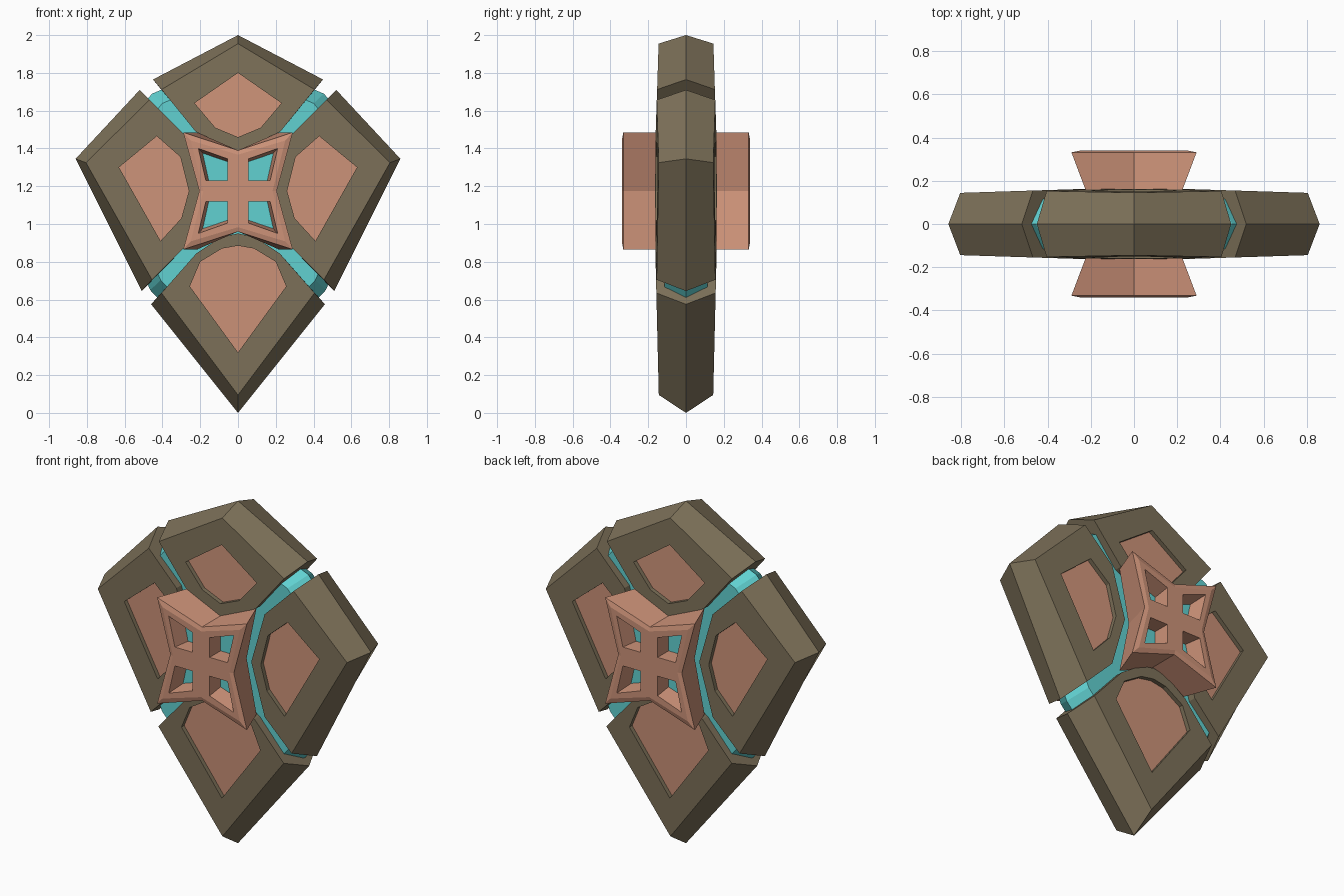
import bpy, bmesh

if "Cube" in bpy.data.objects:
    bpy.data.objects.remove(bpy.data.objects["Cube"])

ZC = 1.175  # height of the emblem's centre


def material(name, rgb):
    m = bpy.data.materials.new(name)
    m.diffuse_color = (*rgb, 1)
    m.use_nodes = True
    m.node_tree.nodes["Principled BSDF"].inputs["Base Color"].default_value = m.diffuse_color
    return m


STONE = material("olive_stone", (0.205, 0.165, 0.100))
COPPER = material("copper", (0.61, 0.29, 0.19))
TEAL = material("glowing_teal", (0.12, 0.64, 0.64))


def finish(name, bm, mats):
    bmesh.ops.remove_doubles(bm, verts=bm.verts, dist=0.0005)
    bmesh.ops.recalc_face_normals(bm, faces=bm.faces)
    me = bpy.data.meshes.new(name)
    bm.to_mesh(me)
    bm.free()
    for m in mats:
        me.materials.append(m)
    ob = bpy.data.objects.new(name, me)
    bpy.context.collection.objects.link(ob)
    return ob


def face(bm, pts, mat=0):
    f = bm.faces.new([bm.verts.new(p) for p in pts])
    f.material_index = mat


def bridge(bm, a, b, mat=0):
    for i in range(len(a)):
        j = (i + 1) % len(a)
        face(bm, (a[i], a[j], b[j], b[i]), mat)


def symmetric(half):
    """Close a half outline that starts and ends on x = 0."""
    return half + [(-x, z) for x, z in half[-2:0:-1]]


def plate(name, edge, front, panel, slope, sideways=False, sign=1):
    """Slab with bevelled outer sides and a recessed panel on both faces."""
    bm = bmesh.new()

    def depth(x, z):
        return 0.17 - slope * (abs(x) if sideways else abs(z - ZC))

    for s in (-1, 1):
        mid = [(sign * x, 0, z) for x, z in edge]
        rim = [(sign * x, s * depth(x, z), z) for x, z in front]
        lip = [(sign * x, s * depth(x, z), z) for x, z in panel]
        floor = [(sign * x, s * (depth(x, z) - 0.025), z) for x, z in panel]
        bridge(bm, mid, rim)
        bridge(bm, rim, lip)
        bridge(bm, lip, floor)
        face(bm, floor, 1)
    return finish(name, bm, [STONE, COPPER])


# Upper plate
inner = [(0.225, 1.49), (0, 1.38)]
plate("upper_plate",
      symmetric([(0, 2.0), (0.45, 1.765)] + inner),
      symmetric([(0, 1.955), (0.405, 1.712)] + inner),
      symmetric([(0, 1.80), (0.23, 1.64), (0.12, 1.51), (0, 1.46)]), 0.032)

# Lower plate
inner = [(0.22, 0.845), (0.09, 0.93), (0, 0.95)]
plate("lower_plate",
      symmetric([(0, 0.0), (0.46, 0.575)] + inner),
      symmetric([(0, 0.095), (0.405, 0.635)] + inner),
      symmetric([(0, 0.32), (0.255, 0.67), (0.2, 0.80), (0.085, 0.87), (0, 0.885)]), 0.024)

# Side plates
inner = [(0.285, 0.875), (0.2, 1.175), (0.285, 1.475)]
for name, sign in (("right_plate", 1), ("left_plate", -1)):
    plate(name,
          [(0.86, 1.345), (0.51, 0.645)] + inner + [(0.52, 1.71)],
          [(0.805, 1.325), (0.455, 0.705)] + inner + [(0.468, 1.657)],
          [(0.63, 1.30), (0.41, 0.91), (0.30, 1.03), (0.26, 1.175), (0.305, 1.355), (0.43, 1.465)],
          0.032, True, sign)

# Teal core showing through the gaps
bm = bmesh.new()
outline = symmetric([(0, 1.88), (0.455, 1.69), (0.76, 1.33), (0.465, 0.65), (0, 0.16)])
for s in (-1, 1):
    mid = [(x, 0, z) for x, z in outline]
    rim = [(x * 0.88, s * 0.115, ZC + (z - ZC) * 0.9) for x, z in outline]
    bridge(bm, mid, rim)
    face(bm, rim)
finish("core", bm, [TEAL])

# Four-pointed star bosses, built one quadrant at a time
top, tip, side = (0, 0.215), (0.29, 0.31), (0.205, 0)
top_in, tip_in, side_in = (0, 0.192), (0.25, 0.267), (0.183, 0)
window = [(0.055, 0.17), (0.21, 0.225), (0.17, 0.055), (0.055, 0.055)]
window_floor = [(0.055, 0.155), (0.187, 0.2), (0.155, 0.055), (0.055, 0.055)]
for name, s in (("front_star", -1), ("back_star", 1)):
    bm = bmesh.new()
    for sx in (-1, 1):
        for sz in (-1, 1):
            def at(points, y, kx=1):
                return [(sx * x * kx, s * y, ZC + sz * z) for x, z in points]
            outer = at([top, tip, side], 0.332)
            ridge = at([top_in, tip_in, side_in, (0, 0)], 0.34)
            base = at([top, tip, side, (0, 0)], 0.14, 0.75)
            lip = at(window, 0.34)
            floor = at(window_floor, 0.24)
            for i in range(2):
                face(bm, (outer[i], outer[i + 1], ridge[i + 1], ridge[i]))
                face(bm, (outer[i], outer[i + 1], base[i + 1], base[i]))
            bridge(bm, ridge, lip)
            bridge(bm, lip, floor)
            face(bm, floor, 1)
            face(bm, base)
    finish(name, bm, [COPPER, TEAL])
